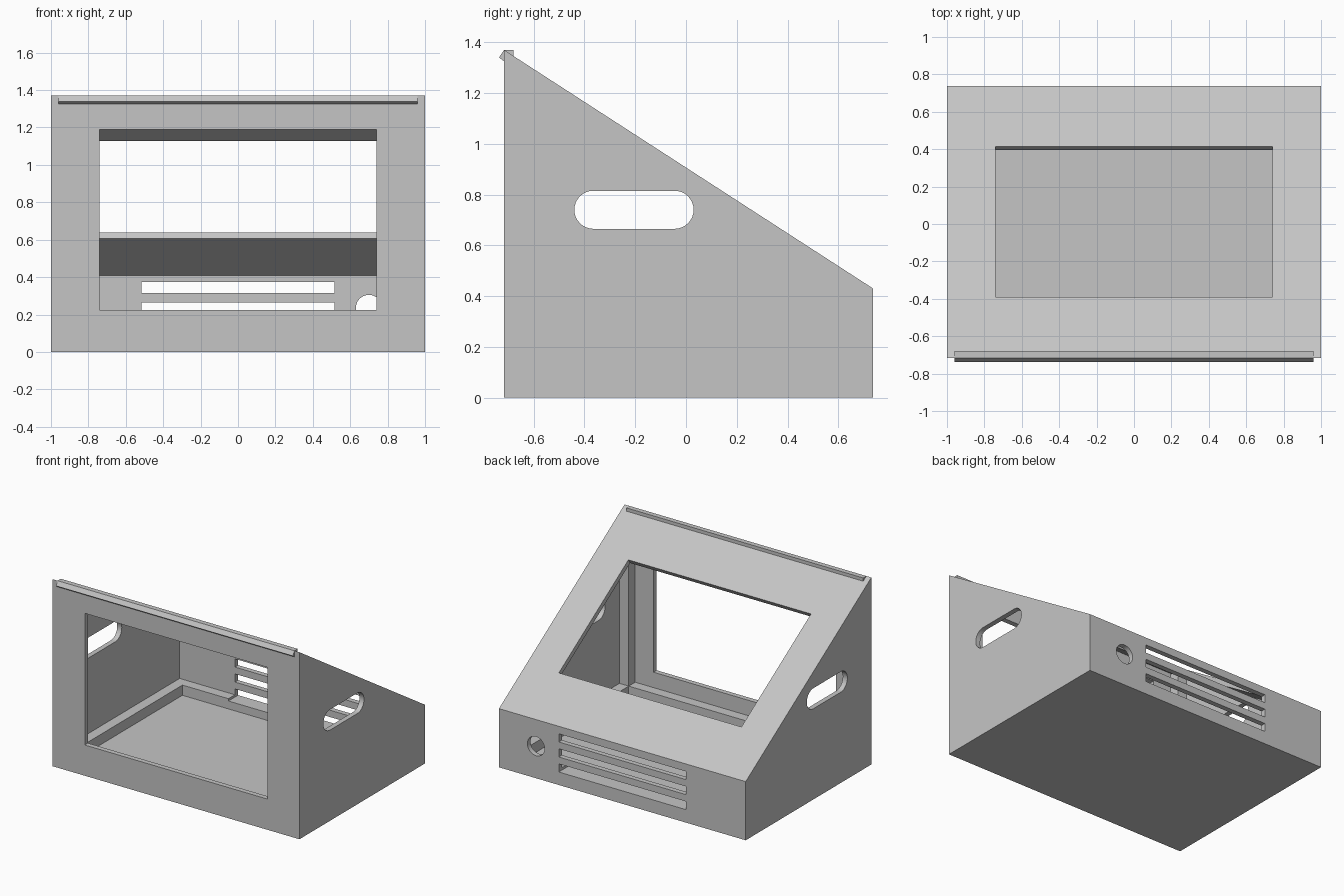
import bpy, bmesh, math
from mathutils import Vector

if "Cube" in bpy.data.objects:
    bpy.data.objects.remove(bpy.data.objects["Cube"], do_unlink=True)

GREY = bpy.data.materials.new("matte grey")
GREY.use_nodes = True
GREY.diffuse_color = (0.56, 0.56, 0.56, 1)
GREY.node_tree.nodes["Principled BSDF"].inputs["Base Color"].default_value = (0.56, 0.56, 0.56, 1)

# Main dimensions
FRONT, BACK = -0.717, 0.737
TOP, LOW = 1.37, 0.43
WALL = 0.037
RIB = 0.075
SLOPE = (LOW - TOP) / (BACK - FRONT)
NORMAL = Vector((-SLOPE, 1)).normalized()


def roof(y):
    return TOP + SLOPE * (y - FRONT)


def inner_roof(y):
    return roof(y) - WALL / NORMAL.y


def prism(name, profile, start, end, axis="x"):
    """Extrude a profile along x (points are y, z) or along y (points are x, z)."""
    bm = bmesh.new()
    place = (lambda p, d: (d, p[0], p[1])) if axis == "x" else (lambda p, d: (p[0], d, p[1]))
    face = bm.faces.new([bm.verts.new(place(p, start)) for p in profile])
    moved = bmesh.ops.extrude_face_region(bm, geom=[face])["geom"]
    shift = Vector(place((0, 0), end - start))
    bmesh.ops.translate(bm, vec=shift, verts=[v for v in moved if isinstance(v, bmesh.types.BMVert)])
    bmesh.ops.recalc_face_normals(bm, faces=bm.faces)
    mesh = bpy.data.meshes.new(name)
    bm.to_mesh(mesh)
    bm.free()
    mesh.materials.append(GREY)
    obj = bpy.data.objects.new(name, mesh)
    bpy.context.collection.objects.link(obj)
    return obj


def rect(a0, a1, b0, b1):
    return [(a0, b0), (a1, b0), (a1, b1), (a0, b1)]


def arc(cx, cz, radius, begin, sweep, steps):
    return [(cx + radius * math.cos(begin + sweep * i / steps),
             cz + radius * math.sin(begin + sweep * i / steps)) for i in range(steps + 1)]


def cut(target, cutter):
    mod = target.modifiers.new("cut", "BOOLEAN")
    mod.operation = "DIFFERENCE"
    mod.solver = "EXACT"
    mod.object = cutter
    bpy.context.view_layer.objects.active = target
    bpy.ops.object.modifier_apply(modifier=mod.name)


# Wedge shaped shell
shell = prism("case_shell", [(FRONT, 0), (BACK, 0), (BACK, LOW), (FRONT, TOP)], -1, 1)

y0, y1 = FRONT + WALL, BACK - WALL
cavity = prism("cavity_cutter",
               [(y0, WALL), (y1, WALL), (y1, inner_roof(y1)), (y0, inner_roof(y0))],
               -1 + WALL, 1 - WALL)

# Front opening and window square to the sloping panel
front_cut = prism("front_cutter", rect(-0.74, 0.74, 0.225, 1.19), FRONT - 0.1, y0 + 0.02, "y")
upper, lower = Vector((-0.39, roof(-0.39))), Vector((0.415, roof(0.415)))
window_cut = prism("window_cutter",
                   [upper + NORMAL * 0.1, lower + NORMAL * 0.1,
                    lower - NORMAL * 0.06, upper - NORMAL * 0.06], -0.74, 0.74)

# Rounded hand holes through both sides
pill = arc(-0.045, 0.74, 0.075, -math.pi / 2, math.pi, 16) + \
       arc(-0.365, 0.74, 0.075, math.pi / 2, math.pi, 16)
handle_cut = prism("handle_cutter", pill, -1.2, 1.2)

# Round cable hole and three vent slots in the back
cable_cut = prism("cable_cutter", arc(0.70, 0.235, 0.07, 0, math.tau, 40)[:-1],
                  y1 - 0.02, BACK + 0.1, "y")
vent_cuts = [prism("vent_cutter", rect(-0.515, 0.515, z - 0.03, z + 0.03),
                   y1 - 0.1, BACK + 0.1, "y") for z in (0.125, 0.235, 0.345)]

for cutter in [cavity, front_cut, window_cut, handle_cut, cable_cut] + vent_cuts:
    cut(shell, cutter)

# Ribs around the floor
EMBED = 0.01
floor_z = WALL - EMBED
rib_z = WALL + RIB
side = 1 - WALL
prism("front_floor_rib", rect(y0 - EMBED, y0 + RIB, floor_z, rib_z), -side, side)
back_rib = prism("back_floor_rib", rect(y1 - RIB, y1 + EMBED, floor_z, rib_z), -side, side)
cut(back_rib, vent_cuts[0])

# Side floor ribs and front corner posts
for label, s in (("left", 1), ("right", -1)):
    span = (s * (side - RIB), s * (side + EMBED))
    prism(label + "_floor_rib", rect(y0 + RIB, y1 - RIB, floor_z, rib_z), *span)
    ya, yb = y0 - EMBED, y0 + RIB
    prism(label + "_corner_post",
          [(ya, rib_z), (yb, rib_z), (yb, inner_roof(yb) + EMBED), (ya, inner_roof(ya) + EMBED)], *span)

# Stop bar along the top edge
prism("top_stop_bar",
      [(FRONT, TOP), (-0.68, TOP), (-0.68, 1.335), (FRONT, 1.325), (-0.737, 1.34)], -0.96, 0.96)

for cutter in [cavity, front_cut, window_cut, handle_cut, cable_cut] + vent_cuts:
    bpy.data.objects.remove(cutter, do_unlink=True)

# Smooth only the rounded cutouts
bpy.ops.object.select_all(action="DESELECT")
shell.select_set(True)
bpy.context.view_layer.objects.active = shell
bpy.ops.object.shade_smooth_by_angle(angle=math.radians(20))
